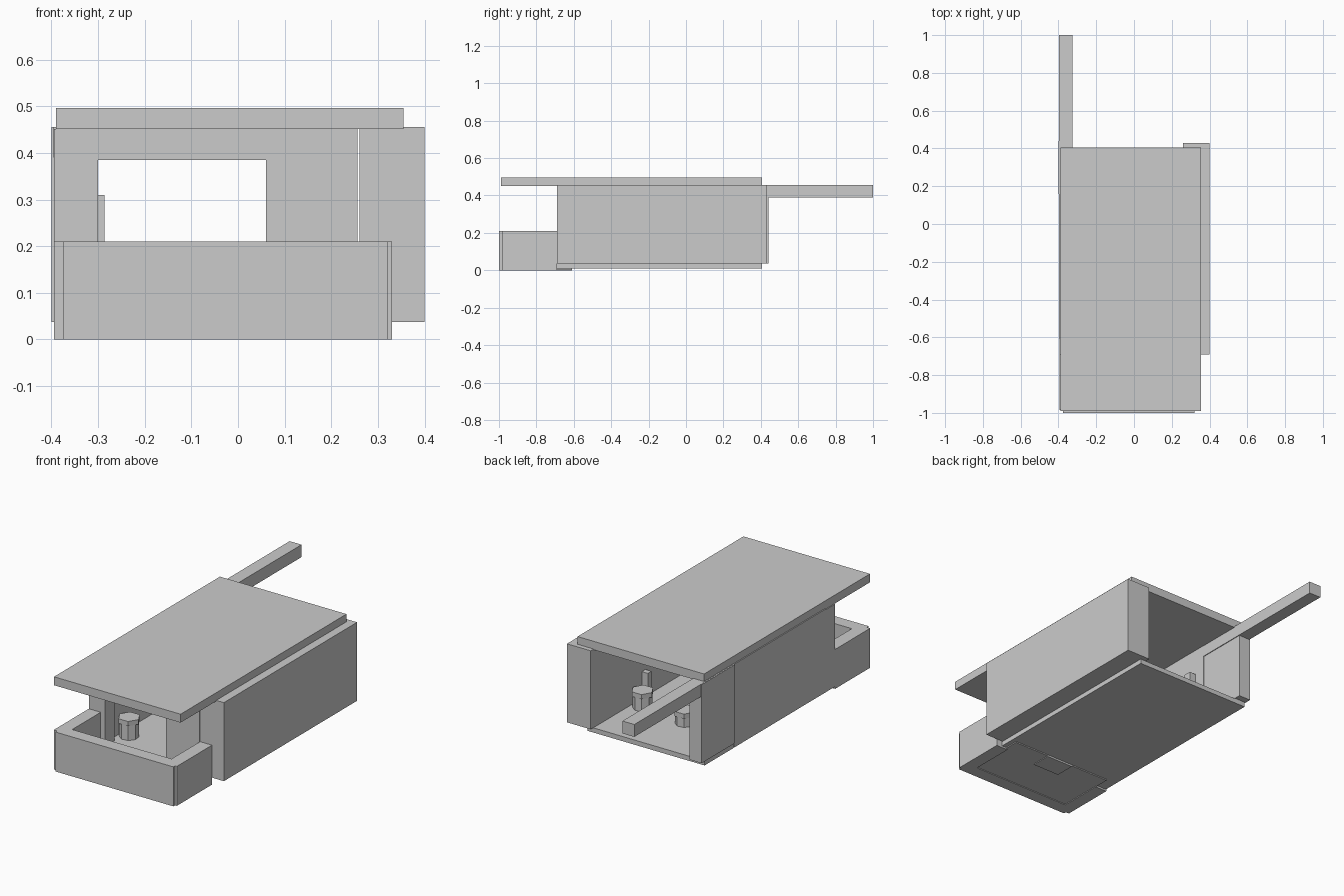
import bpy
from math import radians

if "Cube" in bpy.data.objects:
    bpy.data.objects.remove(bpy.data.objects["Cube"])


def box(name, x, y, z):
    """Axis-aligned block from min/max pairs."""
    bpy.ops.mesh.primitive_cube_add(size=1, location=[(a + b) / 2 for a, b in (x, y, z)])
    o = bpy.context.object
    o.name = name
    o.scale = [b - a for a, b in (x, y, z)]
    bpy.ops.object.transform_apply(location=False, rotation=False, scale=True)
    return o


def stool(name, x, y, top):
    """Six-sided drum with a slightly wider lid, standing on the floor."""
    for part, r, z0, z1 in (("base", 0.048, 0.03, top - 0.025), ("lid", 0.056, top - 0.025, top)):
        bpy.ops.mesh.primitive_cylinder_add(vertices=8 if part == "base" else 6, radius=r,
                                            depth=z1 - z0, location=(x, y, (z0 + z1) / 2),
                                            rotation=(0, 0, radians(30)))
        bpy.context.object.name = f"{name}_{part}"


# Roof and floors
box("roof", (-0.39, 0.355), (-0.99, 0.405), (0.451, 0.496))
box("main_floor", (-0.385, 0.295), (-0.69, 0.405), (0.01, 0.035))
box("porch_floor", (-0.33, 0.27), (-0.94, -0.61), (0.004, 0.03))
box("door_step", (-0.1, 0.06), (-0.72, -0.61), (0.0, 0.01))

# Long side walls
box("right_wall", (0.26, 0.40), (-0.69, 0.43), (0.037, 0.455))
box("left_wall", (-0.395, -0.325), (-0.69, 0.16), (0.012, 0.451))
box("left_wall_back", (-0.40, -0.33), (0.16, 0.44), (0.037, 0.455))
box("left_wall_sill", (-0.393, -0.33), (0.16, 0.405), (0.01, 0.037))

# Front wall around the doorway
box("front_wall_panel", (0.06, 0.256), (-0.69, -0.61), (0.02, 0.451))
box("door_post", (-0.325, -0.30), (-0.69, -0.61), (0.02, 0.451))
box("door_lintel", (-0.30, 0.06), (-0.69, -0.61), (0.385, 0.451))

# Low porch wall
box("porch_front", (-0.375, 0.32), (-1.0, -0.93), (0.0, 0.21))
box("porch_left", (-0.395, -0.325), (-0.985, -0.69), (0.0, 0.21))
box("porch_right", (0.26, 0.33), (-0.985, -0.69), (0.0, 0.21))

# Long beam sticking out at the back
box("roof_beam", (-0.396, -0.326), (-0.61, 1.0), (0.39, 0.456))

# Interior furniture
stool("front_stool", -0.27, -0.53, 0.14)
stool("right_stool", 0.20, 0.08, 0.13)
stool("middle_stool", -0.07, 0.11, 0.11)
box("right_bracket", (0.225, 0.26), (-0.03, 0.0), (0.035, 0.18))
box("left_bracket", (-0.33, -0.286), (0.06, 0.10), (0.20, 0.31))
